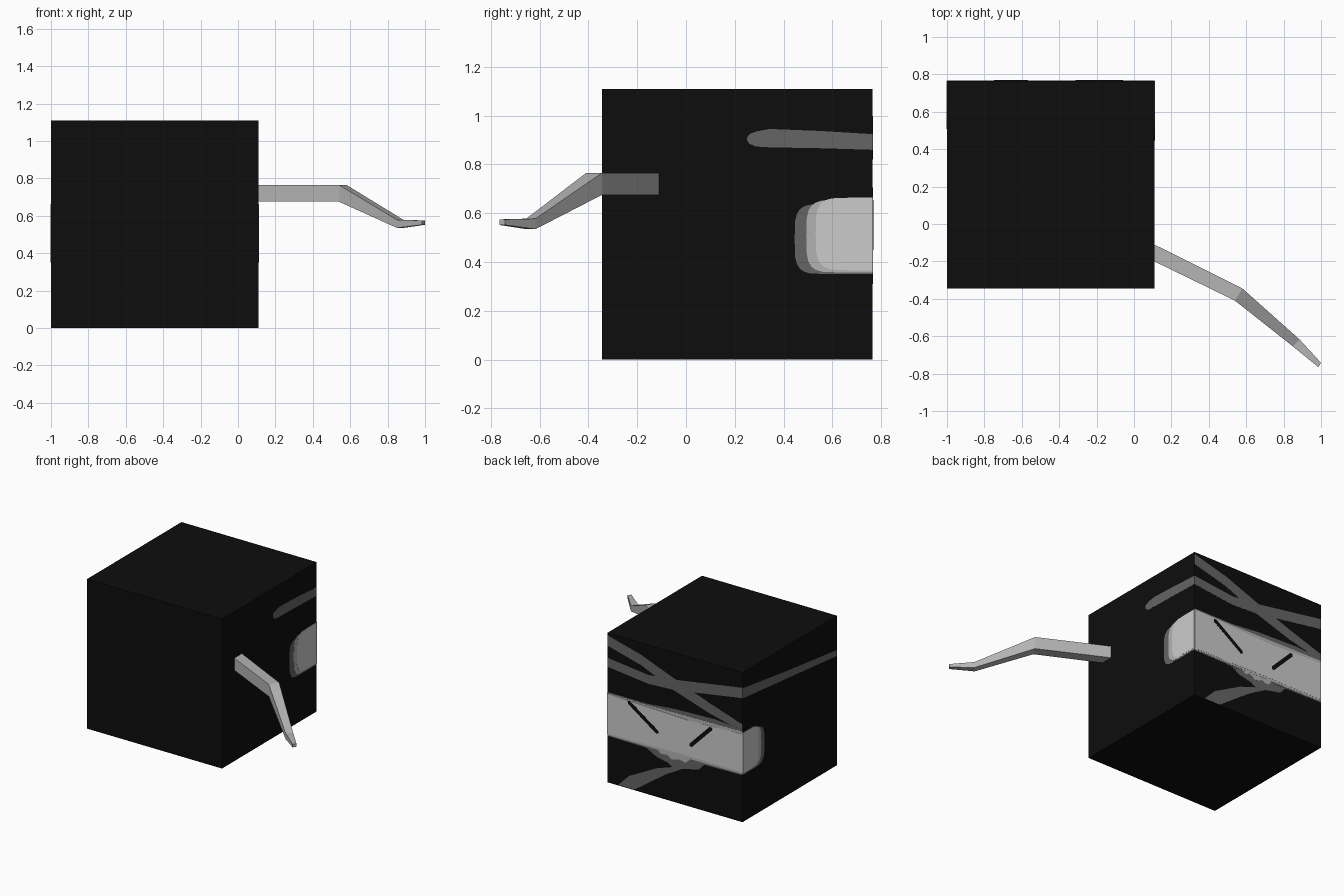
import bpy, bmesh, math
from mathutils import Vector

if "Cube" in bpy.data.objects:
    bpy.data.objects.remove(bpy.data.objects["Cube"])

X0, X1, Y0, Y1, H = -1.0, 0.11, -0.345, 0.765, 1.11
S = 1.11  # cube size


def material(name, v):
    m = bpy.data.materials.new(name)
    m.diffuse_color = (v, v, v, 1)
    m.use_nodes = True
    m.node_tree.nodes["Principled BSDF"].inputs["Base Color"].default_value = m.diffuse_color
    return m


BLACK = material("black", 0.004)
DARK = material("dark grey", 0.13)
MID = material("mid grey", 0.45)
LIGHT = material("light grey", 0.6)
ARM = material("arm grey", 0.46)


def finish(bm, name, mat):
    bmesh.ops.recalc_face_normals(bm, faces=bm.faces[:])
    me = bpy.data.meshes.new(name)
    bm.to_mesh(me)
    bm.free()
    me.materials.append(mat)
    ob = bpy.data.objects.new(name, me)
    bpy.context.collection.objects.link(ob)
    return ob


# Face mappings: (u, h) fractions of the cube side, d = height above surface
def back(u, h, d):
    return Vector((X1 - S * u, Y1 + d, H * h))


def right(u, h, d):
    return Vector((X1 + d, Y1 - S * u, H * h))


def left(u, h, d):
    return Vector((X0 - d, Y1 - S * u, H * h))


def plate(name, side, pts, mat, level):
    """Thin painted plate lying on one side of the cube."""
    bm = bmesh.new()
    lo = [bm.verts.new(side(u, h, -0.001)) for u, h in pts]
    hi = [bm.verts.new(side(u, h, 0.0008 * level)) for u, h in pts]
    bm.faces.new(lo)
    bm.faces.new(hi)
    n = len(pts)
    for i in range(n):
        j = (i + 1) % n
        bm.faces.new((lo[i], lo[j], hi[j], hi[i]))
    return finish(bm, name, mat)


def ribbon(path):
    """Outline of a band: path of (u, centre h, half width)."""
    return [(u, h + w) for u, h, w in path] + [(u, h - w) for u, h, w in reversed(path)]


def rounded_end(length, lo, hi, power=0.5, n=12):
    """Band starting at the back corner, ending in a rounded end."""
    c, r = (lo + hi) / 2, (hi - lo) / 2
    rad = min(length * 0.6, r * 0.9)
    pts = [(0, hi)]
    for i in range(n + 1):
        a = math.pi / 2 - math.pi * i / n
        ca, sa = math.cos(a), math.sin(a)
        pts.append((length - rad + rad * abs(ca) ** power,
                    c + r * math.copysign(abs(sa) ** power, sa)))
    return pts + [(0, lo)]


def stroke(a, b, w):
    """Straight line of width 2w with pointed round ends."""
    a, b = Vector(a), Vector(b)
    d = (b - a).normalized() * w
    p = Vector((-d.y, d.x))
    return [tuple(v) for v in (a - d, a + p, b + p, b + d, b - p, a - p)]


# Main block
bm = bmesh.new()
bmesh.ops.create_cube(bm, size=S)
bmesh.ops.translate(bm, verts=bm.verts, vec=((X0 + X1) / 2, (Y0 + Y1) / 2, H / 2))
finish(bm, "block", BLACK)

# Bent tapering arm: (+y edge, -y edge, bottom z, top z) per ring
rings = [((0.105, -0.108), (0.105, -0.198), 0.675, 0.765),
         ((0.58, -0.345), (0.54, -0.41), 0.675, 0.765),
         ((0.885, -0.617), (0.85, -0.655), 0.535, 0.578),
         ((1.0, -0.742), (0.985, -0.765), 0.552, 0.575)]
bm = bmesh.new()
loops = [[bm.verts.new((*p, z)) for p, z in ((a, lo), (b, lo), (b, hi), (a, hi))]
         for a, b, lo, hi in rings]
for r, s in zip(loops, loops[1:]):
    for i in range(4):
        j = (i + 1) % 4
        bm.faces.new((r[i], r[j], s[j], s[i]))
bm.faces.new(loops[0])
bm.faces.new(loops[-1])
finish(bm, "arm", ARM)

# Crossing straps on the back
plate("falling_strap", back, ribbon([(0, .95, .035), (.25, .885, .035), (.5, .785, .04),
                                     (.75, .70, .035), (1, .63, .024)]), DARK, 1)
plate("rising_strap", back, ribbon([(0, .804, .03), (.3, .77, .03), (.5, .785, .035),
                                    (.75, .825, .035), (1, .865, .035)]), DARK, 1.2)
# Straps continuing round the sides
plate("left_strap", left, ribbon([(0, .862, .034), (.5, .805, .025), (1, .752, .02)]), DARK, 1)
plate("right_strap", right, ribbon([(0, .804, .029), (.2, .813, .032), (.38, .818, .034),
                                    (.43, .815, .028), (.455, .815, .018),
                                    (.463, .815, .006)]), DARK, 1)

# Wide band: dark rim, mid rim and light centre on back
plate("band_rim", back, [(0, .605), (.3, .605), (.5, .625), (.8, .635), (1, .62),
                         (1, .315), (.5, .305), (0, .312)], DARK, 1.5)
plate("band_border", back, [(0, .6), (.3, .597), (1, .607), (1, .322), (.5, .318), (0, .318)], MID, 2.5)
plate("band_centre", back, [(0, .595), (.3, .585), (.6, .575), (1, .59),
                            (1, .335), (.5, .335), (0, .325)], LIGHT, 3.5)
# Slanted dark strokes on the band
plate("left_stroke", back, stroke((.162, .578), (.37, .435), .013), BLACK, 4.5)
plate("right_stroke", back, stroke((.62, .415), (.765, .563), .013), BLACK, 4.5)

# Band ends wrapping onto both sides
for name, side, k in (("right", right, 1.0), ("left", left, 0.8)):
    plate(name + "_band_rim", side, rounded_end(.288 * k, .316, .575), DARK, 1.5)
    plate(name + "_band_border", side, rounded_end(.245 * k, .322, .59), MID, 2.5)
    plate(name + "_band_centre", side, rounded_end(.21 * k, .33, .598), LIGHT, 3.5)

# Curling patch below the band
plate("lower_patch", back, [(.25, .33), (.36, .27), (.45, .25), (.48, .23), (.36, .19),
                            (.16, .085), (.08, .004), (.2, .004), (.32, .09), (.44, .173),
                            (.56, .24), (.675, .265), (.72, .31), (.8, .34)], DARK, 1)
plate("patch_highlight", back, [(.36, .33), (.40, .295), (.44, .305), (.48, .28), (.53, .295),
                                (.58, .285), (.62, .325)], MID, 1.7)
